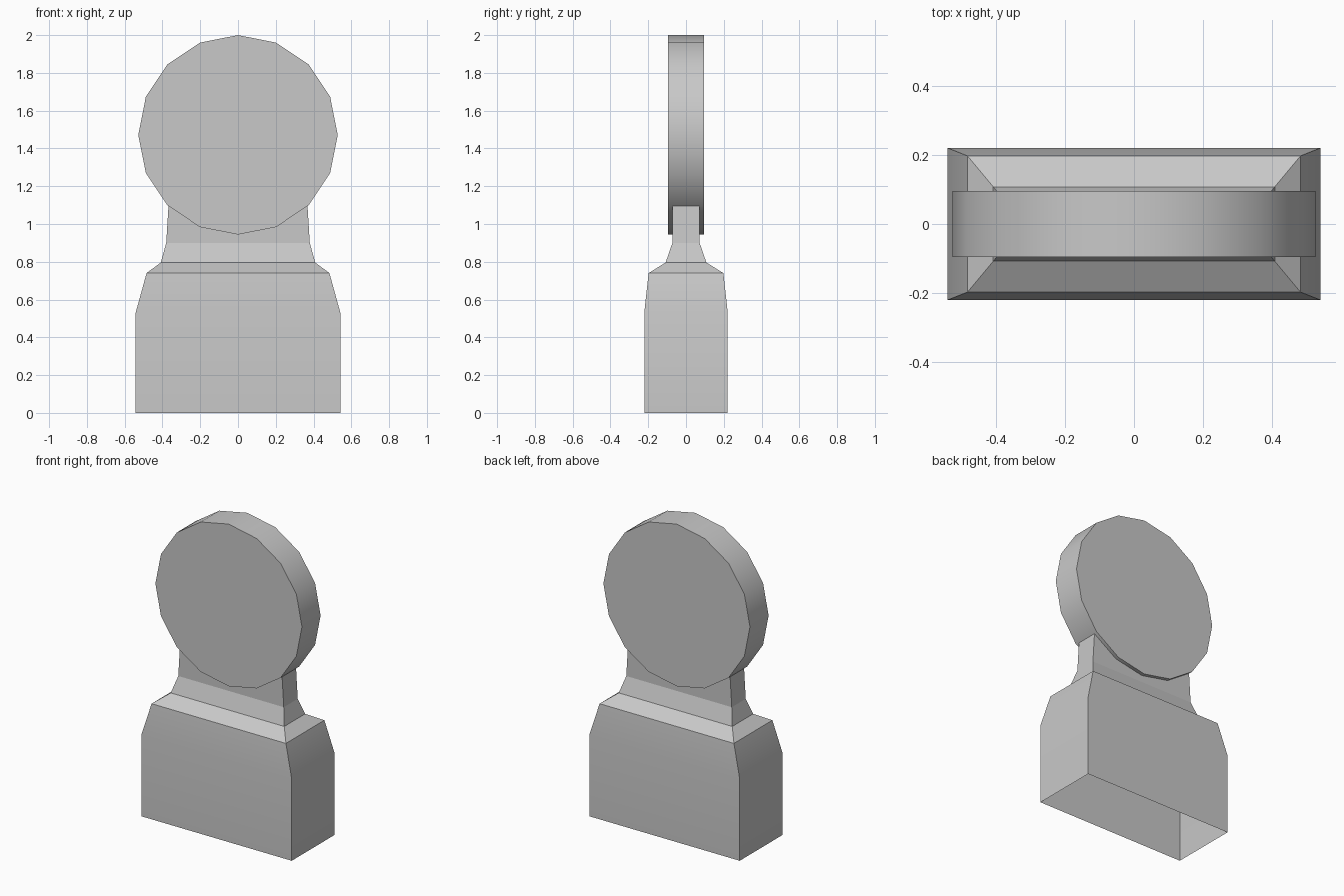
import bpy
import bmesh
import math
from mathutils import Matrix

cube = bpy.data.objects.get("Cube")
if cube:
    bpy.data.objects.remove(cube, do_unlink=True)

grey = bpy.data.materials.new("light grey")
grey.use_nodes = True
colour = (0.58, 0.58, 0.58, 1)
grey.diffuse_color = colour
grey.node_tree.nodes["Principled BSDF"].inputs["Base Color"].default_value = colour

NECK_FOOT = 0.9


def finish(bm, name):
    """Smooth shallow bends, keep steep ones and the neck foot sharp."""
    bmesh.ops.recalc_face_normals(bm, faces=bm.faces)
    for face in bm.faces:
        face.smooth = True
    for edge in bm.edges:
        at_foot = all(abs(v.co.z - NECK_FOOT) < 0.001 for v in edge.verts)
        bend = edge.calc_face_angle(math.pi)
        edge.smooth = bend < math.radians(30) and not at_foot
    mesh = bpy.data.meshes.new(name)
    bm.to_mesh(mesh)
    bm.free()
    mesh.materials.append(grey)
    obj = bpy.data.objects.new(name, mesh)
    bpy.context.collection.objects.link(obj)
    return obj


# Housing with shoulder and neck: rectangular rings (height, half width, half depth),
# open underneath and at the neck top, which sits inside the lens
sections = [
    (0, 0.542, 0.221),
    (0.53, 0.542, 0.221),
    (0.74, 0.484, 0.198),
    (0.796, 0.409, 0.108),
    (NECK_FOOT, 0.38, 0.072),
    (1.095, 0.368, 0.072),
]
bm = bmesh.new()
rings = []
for z, w, d in sections:
    corners = [(-w, -d, z), (w, -d, z), (w, d, z), (-w, d, z)]
    rings.append([bm.verts.new(c) for c in corners])
for low, high in zip(rings, rings[1:]):
    for i in range(4):
        j = (i + 1) % 4
        bm.faces.new((low[i], low[j], high[j], high[i]))
finish(bm, "lamp_housing")

# Round lens: sixteen-sided disc facing front and back
bm = bmesh.new()
place = Matrix.Translation((0, 0, 1.472)) @ Matrix.Rotation(math.pi / 2, 4, "X")
bmesh.ops.create_cone(bm, cap_ends=True, segments=16, radius1=0.528,
                      radius2=0.528, depth=0.192, matrix=place)
finish(bm, "lamp_lens")
